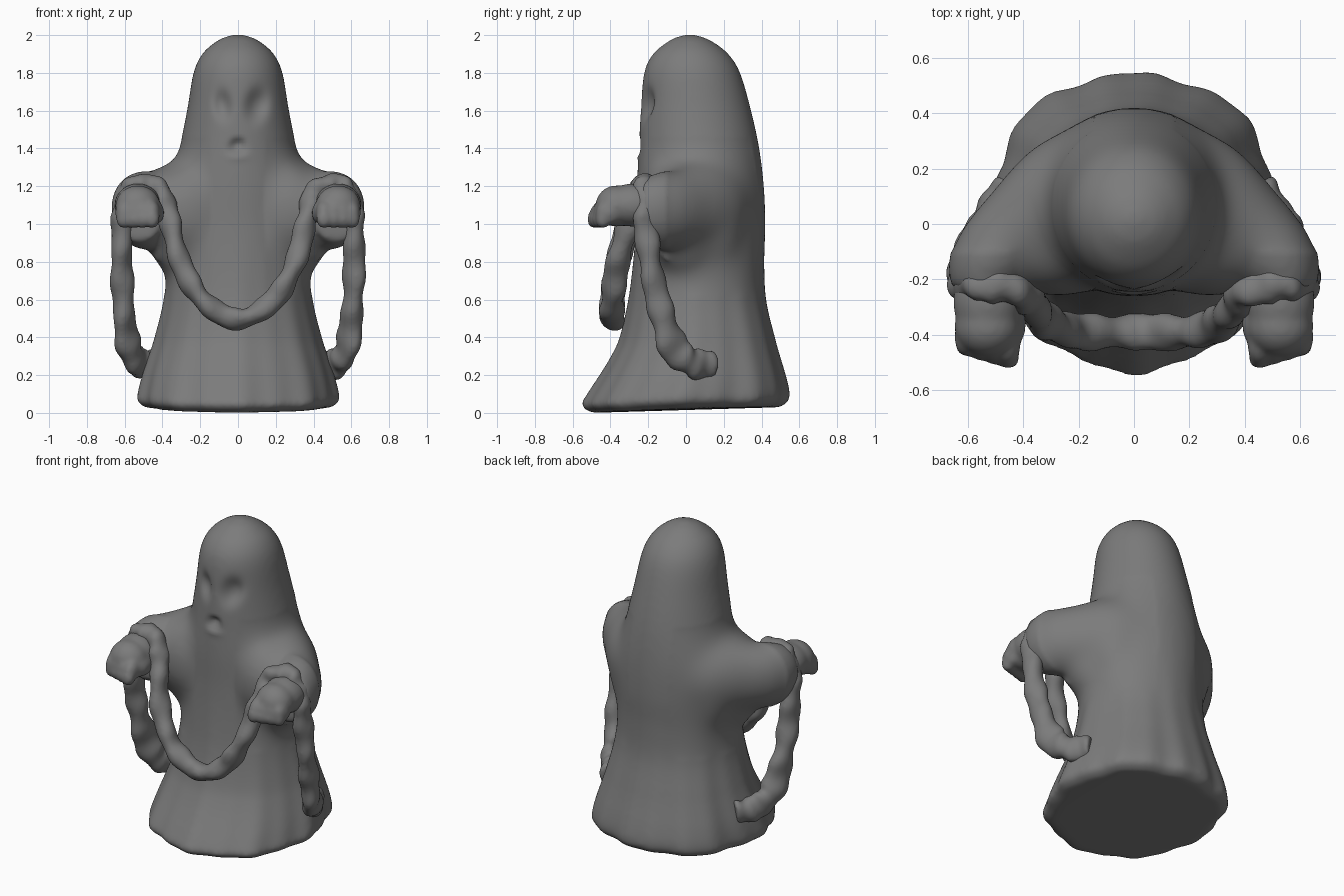
import bpy, bmesh, math
from mathutils import Vector, Matrix

cube = bpy.data.objects.get("Cube")
if cube:
    bpy.data.objects.remove(cube, do_unlink=True)

grey = bpy.data.materials.new("stone_grey")
grey.use_nodes = True
grey.diffuse_color = (0.2, 0.2, 0.2, 1)
grey.node_tree.nodes["Principled BSDF"].inputs["Base Color"].default_value = (0.2, 0.2, 0.2, 1)


def spline(points, steps):
    """Smooth curve through tuples of any length."""
    pts = [Vector(p) for p in points]
    pts = [pts[0] * 2 - pts[1]] + pts + [pts[-1] * 2 - pts[-2]]
    out = []
    for a, b, c, d in zip(pts, pts[1:], pts[2:], pts[3:]):
        for i in range(steps):
            t = i / steps
            out.append((b * 2 + (c - a) * t + (a * 2 - b * 5 + c * 4 - d) * t ** 2
                        + (b * 3 - a - c * 3 + d) * t ** 3) / 2)
    return out + [pts[-2]]


def loft(bm, rings):
    """Skin closed rings of points and cap both ends."""
    rows = [[bm.verts.new(p) for p in ring] for ring in rings]
    n = len(rows[0])
    for lo, hi in zip(rows, rows[1:]):
        for i in range(n):
            j = (i + 1) % n
            bm.faces.new((lo[i], lo[j], hi[j], hi[i]))
    bm.faces.new(rows[0][::-1])
    bm.faces.new(rows[-1])


def tube(bm, centres, radii, segments=24, lobes=0.0, twist=0.0):
    """Sweep an elliptical section, optionally with twisted lobes."""
    side, rings = Vector((1, 0, 0)), []
    for k, c in enumerate(centres):
        d = (centres[min(k + 1, len(centres) - 1)] - centres[max(k - 1, 0)]).normalized()
        side = (side - d * side.dot(d)).normalized()
        up = side.cross(d)
        ring = []
        for i in range(segments):
            a = math.tau * i / segments
            r = 1 + lobes * math.cos(2 * a + twist * k)
            ring.append(c + side * math.cos(a) * radii[k][0] * r + up * math.sin(a) * radii[k][1] * r)
        rings.append(ring)
    loft(bm, rings)


def ball(bm, centre, size):
    bmesh.ops.create_uvsphere(bm, u_segments=24, v_segments=16, radius=1,
                              matrix=Matrix.Translation(centre) @ Matrix.Diagonal((*size, 1)))


def finish(bm, name, voxel, smooth):
    """Fuse the overlapping pieces into one soft skin."""
    bmesh.ops.recalc_face_normals(bm, faces=bm.faces)
    mesh = bpy.data.meshes.new(name)
    bm.to_mesh(mesh)
    bm.free()
    obj = bpy.data.objects.new(name, mesh)
    bpy.context.collection.objects.link(obj)
    fuse = obj.modifiers.new("fuse", 'REMESH')
    fuse.mode, fuse.voxel_size = 'VOXEL', voxel
    soft = obj.modifiers.new("soften", 'SMOOTH')
    soft.factor, soft.iterations = 0.5, smooth
    baked = bpy.data.meshes.new_from_object(obj.evaluated_get(bpy.context.evaluated_depsgraph_get()))
    obj.modifiers.clear()
    obj.data = baked
    baked.name = name
    baked.materials.clear()
    baked.materials.append(grey)
    baked.polygons.foreach_set("use_smooth", [True] * len(baked.polygons))
    return obj


# Draped body: height, half width, front, back
profile = [(0.0, 0.49, -0.50, 0.50), (0.04, 0.535, -0.55, 0.545), (0.1, 0.53, -0.52, 0.55),
           (0.2, 0.508, -0.455, 0.53), (0.3, 0.475, -0.395, 0.50), (0.4, 0.443, -0.35, 0.472),
           (0.6, 0.395, -0.305, 0.425), (0.8, 0.38, -0.28, 0.415),
           (1.0, 0.38, -0.265, 0.42), (1.2, 0.37, -0.26, 0.412), (1.4, 0.312, -0.25, 0.388),
           (1.6, 0.27, -0.24, 0.345), (1.8, 0.236, -0.222, 0.287), (1.9, 0.19, -0.175, 0.225),
           (1.96, 0.125, -0.105, 0.15), (1.99, 0.07, -0.05, 0.09), (2.005, 0.01, 0.01, 0.03)]
rings = []
for z, w, front, back in spline(profile, 7):
    fold = 0.02 * max(0, 1 - z / 0.95)
    square = 0.06 * max(0, 1 - z / 0.8)
    ring = []
    for i in range(120):
        a = math.tau * i / 120
        s, c = math.sin(a), math.cos(a)
        r = 1 + fold * (math.cos(8 * a) - 1 + 0.6 * math.cos(17 * a + 1))
        # Fuller corners at the back of the skirt
        r += square * max(0, s) * math.sin(2 * a) ** 2
        y = (front + back) / 2 + s * r * (back - front) / 2
        ring.append((c * r * w, y, max(z, 0) + 0.03 * min(1, max(0, y + 0.5) * 2) * max(0, 1 - z / 0.2)))
    rings.append(ring)
bm = bmesh.new()
loft(bm, rings)

# Wide sleeves growing out of the shoulders: position, horizontal and vertical radius
sleeve = [(0.10, 0.10, 1.08, 0.28, 0.33), (0.26, 0.05, 1.085, 0.255, 0.275),
          (0.42, -0.04, 1.075, 0.18, 0.22), (0.51, -0.14, 1.07, 0.16, 0.205),
          (0.53, -0.25, 1.07, 0.13, 0.165)]
for m in (1, -1):
    path = spline(sleeve, 6)
    tube(bm, [Vector((p[0] * m, p[1], p[2])) for p in path], [(p[3], p[4]) for p in path], 40)
    # Cloth stretched over chest, shoulder blade and underarm
    ball(bm, (0.27 * m, -0.09, 1.06), (0.2, 0.18, 0.26))
    ball(bm, (0.25 * m, 0.14, 1.03), (0.18, 0.17, 0.32))
    ball(bm, (0.34 * m, -0.02, 0.90), (0.13, 0.17, 0.17))
sheet = finish(bm, "draped_sheet", 0.016, 14)

# Extra softening where the sleeves meet the body
bm = bmesh.new()
bm.from_mesh(sheet.data)
joint = [v for v in bm.verts if 0.62 < v.co.z < 1.45 and abs(v.co.x) > 0.15
         and not (v.co.y < -0.1 and abs(v.co.x) > 0.42)]
for _ in range(60):
    bmesh.ops.smooth_vert(bm, verts=joint, factor=0.5, use_axis_x=True, use_axis_y=True, use_axis_z=True)
bm.to_mesh(sheet.data)
bm.free()

# Sunken eyes and mouth: x, z, half width, half height, lean, depth
dents = [(-0.08, 1.63, 0.042, 0.07, -0.1, 0.034), (0.10, 1.63, 0.055, 0.08, 0.12, 0.04),
         (-0.005, 1.40, 0.045, 0.03, 0, 0.022), (0, 1.43, 0.035, 0.022, 0, 0.022)]
for v in sheet.data.vertices:
    if v.co.y < -0.05 and v.co.z > 1.25:
        push = 0
        for x, z, w, h, lean, depth in dents:
            dz = v.co.z - z
            dx = v.co.x - x - lean * dz
            push += depth * math.exp(-((dx / w) ** 2 + (dz / h) ** 2) ** 1.2)
        # Lower lip
        push -= 0.006 * math.exp(-(v.co.x / 0.05) ** 2 - ((v.co.z - 1.355) / 0.02) ** 2)
        v.co.y += push

# Drooping hands
for m, name in ((1, "left_hand"), (-1, "right_hand")):
    bm = bmesh.new()
    ball(bm, (0.53 * m, -0.28, 1.10), (0.125, 0.15, 0.115))
    ball(bm, (0.53 * m, -0.37, 1.095), (0.12, 0.11, 0.11))
    for k in range(4):
        x = 0.455 + 0.05 * k
        ball(bm, (x * m, -0.44 + 0.01 * k, 1.06), (0.045, 0.07, 0.065))
        ball(bm, (x * m, -0.485 + 0.015 * k, 1.025), (0.042, 0.04, 0.05))
    ball(bm, (0.43 * m, -0.36, 1.06), (0.04, 0.08, 0.06))
    finish(bm, name, 0.012, 14)

# Chain hanging from hem, over both cuffs and across the front
half = [(0.45, 0.14, 0.25), (0.52, 0.04, 0.265), (0.575, -0.06, 0.34), (0.605, -0.135, 0.55),
        (0.615, -0.19, 0.8), (0.61, -0.215, 1.03), (0.58, -0.215, 1.16), (0.51, -0.22, 1.21),
        (0.41, -0.24, 1.17), (0.365, -0.295, 1.03), (0.305, -0.36, 0.8), (0.19, -0.39, 0.6)]
full = half + [(0, -0.39, 0.495)] + [(-x, y, z) for x, y, z in reversed(half)]
path = spline(full, 12)
sizes = []
for k, p in enumerate(path):
    bump = 1 + 0.07 * math.sin(k * 0.75)
    thick = 0.02 * max(0, 1 - abs(p.z - 0.35) / 0.3) if abs(p.x) > 0.4 else 0
    sizes.append((0.057 * bump, (0.064 + thick) * bump))
bm = bmesh.new()
tube(bm, path, sizes, 20, 0.1, 0.38)
finish(bm, "chain", 0.012, 6)
